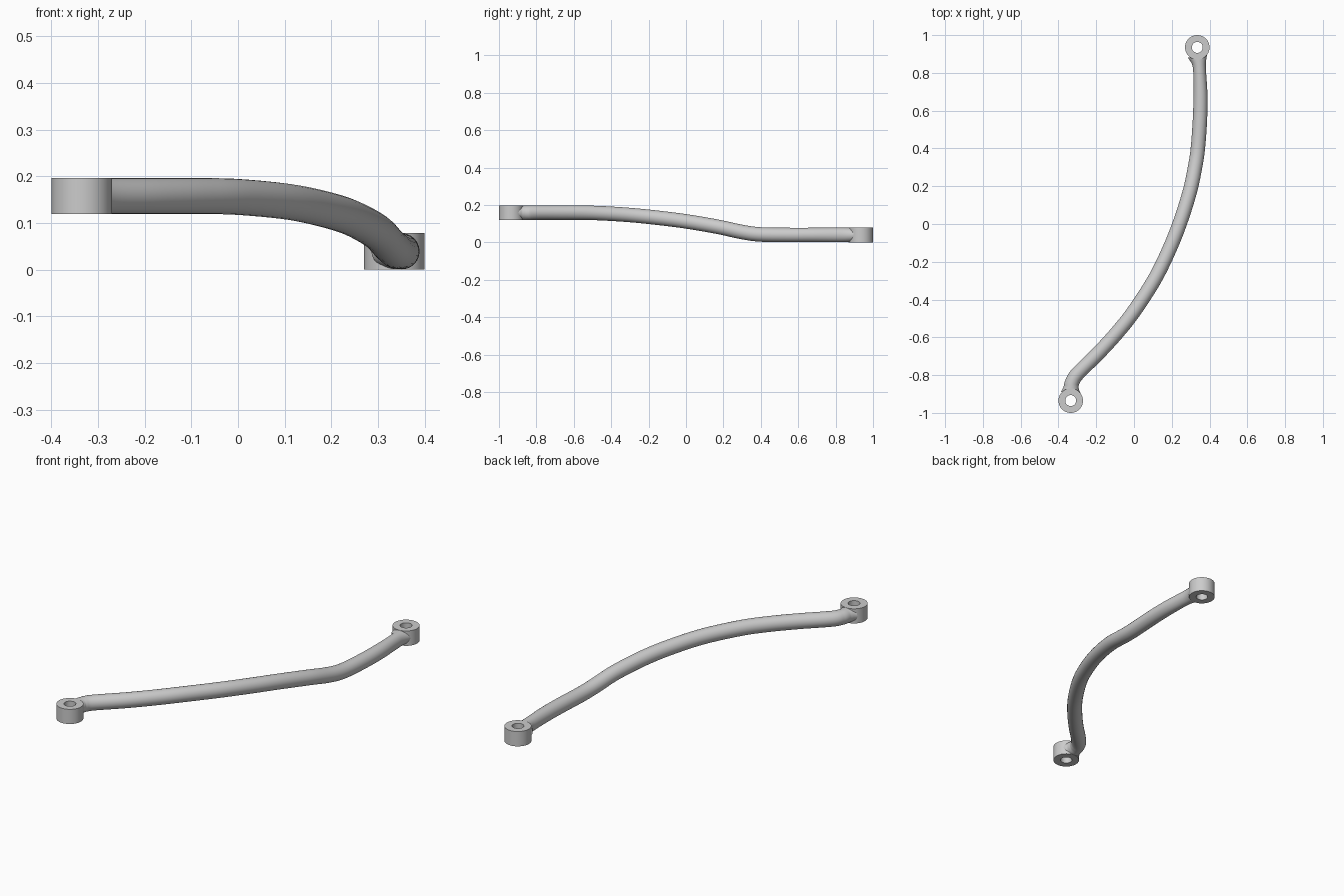
import bpy, bmesh, math
from mathutils import Vector

if "Cube" in bpy.data.objects:
    bpy.data.objects.remove(bpy.data.objects["Cube"])

R = 0.039          # rod radius
EYE_R, HOLE_R = 0.065, 0.029


def finish(bm, name):
    bmesh.ops.recalc_face_normals(bm, faces=bm.faces)
    me = bpy.data.meshes.new(name)
    bm.to_mesh(me)
    bm.free()
    ob = bpy.data.objects.new(name, me)
    bpy.context.collection.objects.link(ob)
    bpy.ops.object.select_all(action='DESELECT')
    ob.select_set(True)
    bpy.context.view_layer.objects.active = ob
    bpy.ops.object.shade_smooth_by_angle(angle=math.radians(40))
    return ob


def bridge(bm, rings):
    for a, b in zip(rings, rings[1:]):
        n = len(a)
        for i in range(n):
            bm.faces.new((a[i], a[(i + 1) % n], b[(i + 1) % n], b[i]))


def eye(name, x, y, z0, z1, n=40):
    # ring with a through hole
    bm = bmesh.new()
    profile = [(EYE_R, z0), (EYE_R, z1), (HOLE_R, z1), (HOLE_R, z0), (EYE_R, z0)]
    rings = [[bm.verts.new((x + r * math.cos(2 * math.pi * i / n),
                            y + r * math.sin(2 * math.pi * i / n), z))
              for i in range(n)] for r, z in profile[:4]]
    bridge(bm, rings + [rings[0]])
    return finish(bm, name)


def spline(pts, steps=8):
    # Catmull-Rom curve through the points
    p = [2 * pts[0] - pts[1]] + pts + [2 * pts[-1] - pts[-2]]
    out = []
    for i in range(1, len(p) - 2):
        a, b, c, d = p[i - 1:i + 3]
        for k in range(steps):
            t = k / steps
            out.append(0.5 * (2 * b + (c - a) * t + (2 * a - 5 * b + 4 * c - d) * t * t
                              + (3 * b - a - 3 * c + d) * t ** 3))
    return out + [pts[-1]]


# path: x, y, z and the sideways half width, flared where it meets the eyes
path = [(-0.335, -0.893, 0.158, 0.052), (-0.333, -0.868, 0.158, 0.041),
        (-0.327, -0.838, 0.158, 0.038), (-0.298, -0.792, 0.158, 0.038),
        (-0.185, -0.68, 0.158, 0.038), (-0.085, -0.57, 0.158, 0.038),
        (0.0, -0.462, 0.156, 0.038), (0.105, -0.30, 0.146, 0.038),
        (0.18, -0.15, 0.131, 0.038), (0.241, 0.0, 0.112, 0.038),
        (0.295, 0.17, 0.083, 0.038), (0.323, 0.30, 0.055, 0.038),
        (0.338, 0.40, 0.042, 0.038), (0.349, 0.55, 0.0395, 0.038),
        (0.352, 0.68, 0.0395, 0.037), (0.348, 0.80, 0.0395, 0.034),
        (0.344, 0.85, 0.0395, 0.037), (0.337, 0.89, 0.0395, 0.052)]
curve = spline([Vector(p) for p in path])

# rod swept along the path
bm = bmesh.new()
rings = []
N = 24
for i, c in enumerate(curve):
    tangent = (curve[min(i + 1, len(curve) - 1)] - curve[max(i - 1, 0)]).to_3d().normalized()
    side = tangent.cross(Vector((0, 0, 1))).normalized()
    up = side.cross(tangent)
    rings.append([bm.verts.new(c.to_3d() + side * c.w * math.cos(2 * math.pi * k / N)
                               + up * (R - 0.0005) * math.sin(2 * math.pi * k / N))
                  for k in range(N)])
bridge(bm, rings)
bm.faces.new(rings[0])
bm.faces.new(rings[-1])
finish(bm, "curved_rod")

# mounting eyes
eye("front_eye", -0.335, -0.935, 0.119, 0.197)
eye("back_eye", 0.335, 0.935, 0.0, 0.079)
